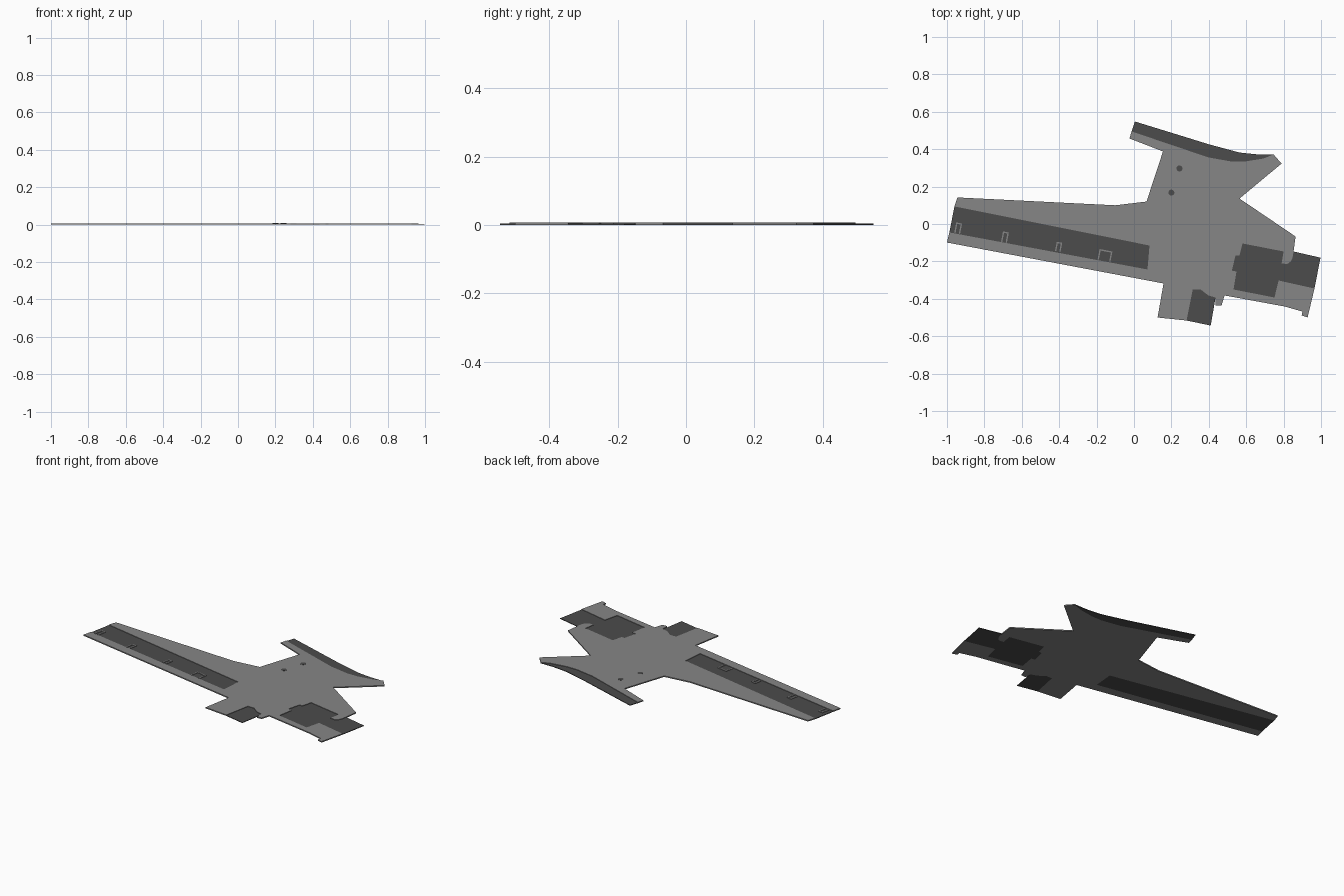
import bpy, bmesh, math
from mathutils import Vector

if "Cube" in bpy.data.objects:
    bpy.data.objects.remove(bpy.data.objects["Cube"])

DECK_TOP, LOW_TOP = 0.007, 0.004
TILT = math.radians(-11)


def material(name, v):
    m = bpy.data.materials.new(name)
    m.diffuse_color = (v, v, v, 1)
    m.use_nodes = True
    m.node_tree.nodes["Principled BSDF"].inputs["Base Color"].default_value = m.diffuse_color
    return m


LIGHT = material("light grey", 0.24)
DARK = material("dark grey", 0.072)


def plate(name, outline, z0, z1, mat):
    """Flat slab extruded from an outline."""
    bm = bmesh.new()
    face = bm.faces.new([bm.verts.new((x, y, z0)) for x, y in outline])
    ext = bmesh.ops.extrude_face_region(bm, geom=[face])
    bmesh.ops.translate(bm, vec=(0, 0, z1 - z0),
                        verts=[g for g in ext["geom"] if isinstance(g, bmesh.types.BMVert)])
    bmesh.ops.recalc_face_normals(bm, faces=bm.faces)
    bmesh.ops.triangulate(bm, faces=[f for f in bm.faces if len(f.verts) > 4])
    me = bpy.data.meshes.new(name)
    bm.to_mesh(me)
    bm.free()
    me.materials.append(mat)
    ob = bpy.data.objects.new(name, me)
    bpy.context.collection.objects.link(ob)
    return ob


# Edges shared between the raised deck and the low panels
strip_edge = [(-.987, -.045), (.072, -.243), (.083, -.115), (-.96, .094)]
wing_edge = [(-.013, .495), (.398, .356), (.521, .334), (.591, .334),
             (.692, .35), (.746, .372)]
pad_edge = [(.848, -.18), (.838, -.2), (.82, -.214), (.789, -.211), (.8, -.147),
            (.58, -.104), (.564, -.168), (.543, -.168), (.523, -.249),
            (.548, -.254), (.532, -.35), (.751, -.393), (.773, -.302), (.965, -.345)]
bay_edge = [(.436, -.393), (.398, -.382), (.356, -.35), (.314, -.35), (.281, -.516)]

# Raised deck outline, clockwise from the far left corner
deck = ([(-.944, .142), (-.1, .1), (.067, .12), (.155, .388), (-.024, .457)]
        + wing_edge
        + [(.789, .323), (.564, .136), (.864, -.067), (.853, -.147)]
        + pad_edge
        + [(.928, -.5), (.896, -.489), (.901, -.468), (.805, -.441), (.484, -.382),
           (.468, -.436), (.436, -.436)]
        + bay_edge
        + [(.126, -.5), (.158, -.318), (-1, -.099)]
        + strip_edge)
plate("deck", deck, 0, DECK_TOP, LIGHT)

# Low dark panels
plate("long_strip", strip_edge, 0, LOW_TOP, DARK)
plate("wing_border", wing_edge + [(.66, .372), (.564, .382), (.404, .425), (.005, .548)],
      0, LOW_TOP, DARK)
plate("side_pad", pad_edge + [(.997, -.18), (.853, -.147)], 0, LOW_TOP, DARK)
plate("end_bay", bay_edge + [(.41, -.543)], 0, LOW_TOP, DARK)

# Round dark spots on the deck
for i, (x, y) in enumerate([(.243, .297), (.2, .168)]):
    ring = [(x + .016 * math.cos(a * math.pi / 8), y + .016 * math.sin(a * math.pi / 8))
            for a in range(16)]
    plate(f"deck_spot_{i + 1}", ring, DECK_TOP, DECK_TOP + .0008, DARK)

# Thin light door frames along the strip: centre, width, height
frames = [(-.94, -.022, .032, .056), (-.69, -.07, .032, .056),
          (-.403, -.122, .03, .05), (-.155, -.168, .07, .056)]
for i, (cx, cy, w, h) in enumerate(frames):
    t = .007
    u = [(-w / 2, -h / 2), (-w / 2, h / 2), (w / 2, h / 2), (w / 2, -h / 2),
         (w / 2 - t, -h / 2), (w / 2 - t, h / 2 - t), (-w / 2 + t, h / 2 - t),
         (-w / 2 + t, -h / 2)]
    c, s = math.cos(TILT), math.sin(TILT)
    plate(f"door_frame_{i + 1}", [(cx + x * c - y * s, cy + x * s + y * c) for x, y in u],
          LOW_TOP, DECK_TOP, LIGHT)
